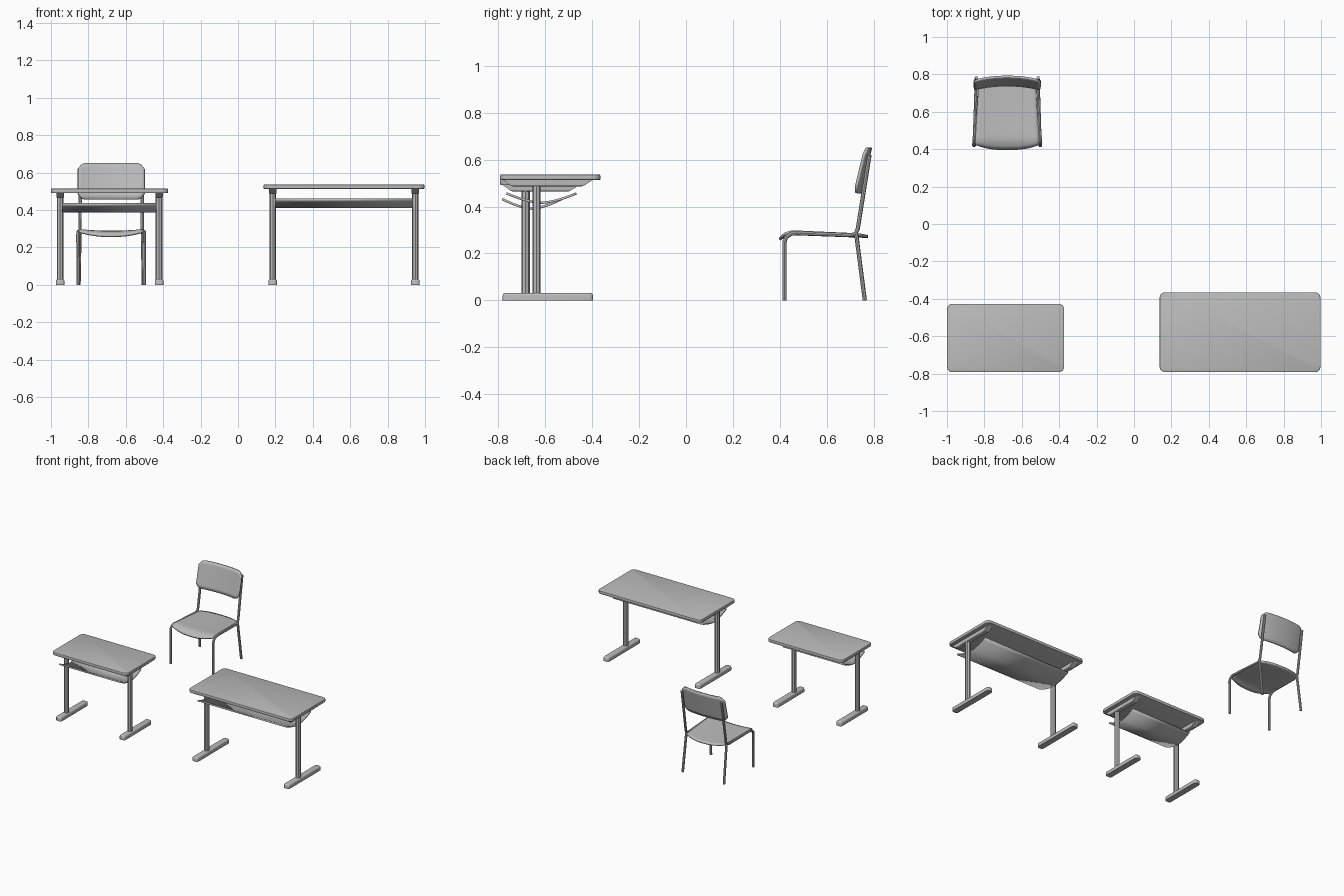
import bpy, bmesh, math
from mathutils import Vector

cube = bpy.data.objects.get("Cube")
if cube:
    bpy.data.objects.remove(cube, do_unlink=True)

grey = bpy.data.materials.new("plain grey")
grey.use_nodes = True
COLOUR = (0.5, 0.5, 0.5, 1)
grey.diffuse_color = COLOUR
grey.node_tree.nodes["Principled BSDF"].inputs["Base Color"].default_value = COLOUR


def finish(name, bm, smooth=35):
    """Turn a bmesh into a shaded object."""
    bmesh.ops.recalc_face_normals(bm, faces=bm.faces)
    mesh = bpy.data.meshes.new(name)
    bm.to_mesh(mesh)
    bm.free()
    ob = bpy.data.objects.new(name, mesh)
    bpy.context.collection.objects.link(ob)
    mesh.materials.append(grey)
    bpy.ops.object.select_all(action='DESELECT')
    ob.select_set(True)
    bpy.context.view_layer.objects.active = ob
    bpy.ops.object.shade_smooth_by_angle(angle=math.radians(smooth))
    return ob


def bevel(bm, rule, width, segments):
    edges = [e for e in bm.edges if rule(*[v.co for v in e.verts])]
    bmesh.ops.bevel(bm, geom=edges, offset=width, segments=segments,
                    profile=0.5, affect='EDGES')


def block(x0, x1, y0, y1, z0, z1):
    bm = bmesh.new()
    bmesh.ops.create_cube(bm, size=1)
    for v in bm.verts:
        v.co = Vector((x1 if v.co.x > 0 else x0,
                       y1 if v.co.y > 0 else y0,
                       z1 if v.co.z > 0 else z0))
    return bm


def prism(profile, x0, x1):
    """Extrude a (y, z) profile along x."""
    bm = bmesh.new()
    face = bm.faces.new([bm.verts.new((x0, y, z)) for y, z in profile])
    new = bmesh.ops.extrude_face_region(bm, geom=[face])["geom"]
    for v in new:
        if isinstance(v, bmesh.types.BMVert):
            v.co.x = x1
    return bm


def sheet(name, shape, thickness, nu=12, nv=10):
    """Thin curved panel; shape maps u, v in -1..1 to a point."""
    bm = bmesh.new()
    bmesh.ops.create_grid(bm, x_segments=nu, y_segments=nv, size=1)
    for v in bm.verts:
        v.co = shape(v.co.x, v.co.y)
    ob = finish(name, bm)
    mod = ob.modifiers.new("thickness", 'SOLIDIFY')
    mod.thickness = thickness
    mod.offset = 0
    return ob


def tube(name, points, radius):
    curve = bpy.data.curves.new(name, 'CURVE')
    curve.dimensions = '3D'
    curve.bevel_depth = radius
    curve.bevel_resolution = 2
    curve.use_fill_caps = True
    spline = curve.splines.new('POLY')
    spline.points.add(len(points) - 1)
    for p, co in zip(spline.points, points):
        p.co = (*co, 1)
    curve.materials.append(grey)
    ob = bpy.data.objects.new(name, curve)
    bpy.context.collection.objects.link(ob)
    bpy.ops.object.select_all(action='DESELECT')
    ob.select_set(True)
    bpy.context.view_layer.objects.active = ob
    bpy.ops.object.convert(target='MESH')
    bpy.ops.object.shade_smooth_by_angle(angle=math.radians(40))


def desk(name, x, y, z, legs, leg_y, foot, tray_x, tray_y, tray_z):
    top, under = z, z - 0.023

    # Rounded table top
    bm = block(*x, *y, under, top)
    bevel(bm, lambda a, b: abs(a.z - b.z) > 0.01, 0.03, 6)
    bevel(bm, lambda a, b: abs(a.z - b.z) < 1e-4, 0.004, 2)
    finish(name + "_top", bm)

    # Curved book tray
    mid, half = sum(tray_y) / 2, (tray_y[1] - tray_y[0]) / 2
    low, high = tray_z

    def tray_shape(u, v):
        sag = (high - low - 0.01) * (1 - abs(v) ** 1.6)
        return Vector((tray_x[0] + (u + 1) / 2 * (tray_x[1] - tray_x[0]),
                       mid + v * half, high - 0.005 - sag))
    sheet(name + "_tray", tray_shape, 0.01, 1, 14)

    for side, lx in zip(("right", "left"), legs):
        # Foot bar with rounded ends and chamfered upper edges
        bm = block(lx - 0.023, lx + 0.023, *foot, 0, 0.032)
        bevel(bm, lambda a, b: abs(a.z - b.z) > 0.01, 0.012, 3)
        bevel(bm, lambda a, b: min(a.z, b.z) > 0.03, 0.011, 3)
        finish(f"{name}_{side}_foot", bm)

        # Round post
        tube(f"{name}_{side}_leg",
             [(lx, leg_y, 0.02), (lx, leg_y, under - 0.01)], 0.018)

        # Tapered bracket below the top
        a, b = foot
        bm = prism([(a, under), (b, under), (b - 0.04, under - 0.027),
                    (a + 0.035, under - 0.027)], lx - 0.02, lx + 0.02)
        bevel(bm, lambda p, q: max(p.z, q.z) < under - 0.02, 0.008, 3)
        finish(f"{name}_{side}_bracket", bm)


desk("small_desk", (-1, -0.373), (-0.792, -0.427), 0.514, (-0.951, -0.422),
     -0.683, (-0.78, -0.455), (-0.94, -0.435), (-0.783, -0.53), (0.386, 0.437))
desk("large_desk", (0.137, 0.997), (-0.792, -0.365), 0.536, (0.186, 0.948),
     -0.637, (-0.781, -0.397), (0.197, 0.935), (-0.765, -0.467), (0.411, 0.461))

# Chair
CX = -0.678


def seat_shape(u, v):
    bow = 1 - abs(u) ** 2.5
    t = (v + 1) / 2
    front, back = 0.425 - 0.027 * bow, 0.735 + 0.04 * bow
    y = front + t * (back - front)
    x = CX + u * (0.172 - 0.018 * t)
    lip = max(0, 0.455 - y) / 0.055
    z = 0.294 - 0.014 * t - 0.008 * (1 - u * u) - 0.024 * lip ** 1.5
    return Vector((x, y, z))


sheet("chair_seat", seat_shape, 0.012, 16, 18)


def back_shape(u, v):
    # Outer corners are pulled in to round the outline
    corner = max(0, abs(u) - 0.8) / 0.2
    z = 0.554 + v * (0.097 - 0.03 * corner ** 2)
    lean = 0.75 + (z - 0.554) * 0.24
    return Vector((CX + u * 0.178, lean + 0.022 * (1 - abs(u) ** 2.2) - 0.008, z))


sheet("chair_backrest", back_shape, 0.012, 20, 8)

for side, s in (("right", -1), ("left", 1)):
    # Front leg, seat rail and back upright in one bent tube
    tube(f"chair_{side}_frame",
         [(CX + s * w, y, z) for w, y, z in (
             (0.176, 0.42, 0), (0.178, 0.42, 0.25), (0.178, 0.427, 0.27),
             (0.177, 0.45, 0.285), (0.174, 0.48, 0.286), (0.167, 0.70, 0.278),
             (0.167, 0.722, 0.283), (0.167, 0.732, 0.305), (0.165, 0.782, 0.62))],
         0.009)
    # Splayed back leg
    tube(f"chair_{side}_back_leg",
         [(CX + s * 0.167, 0.725, 0.285), (CX + s * 0.172, 0.762, 0)], 0.009)
